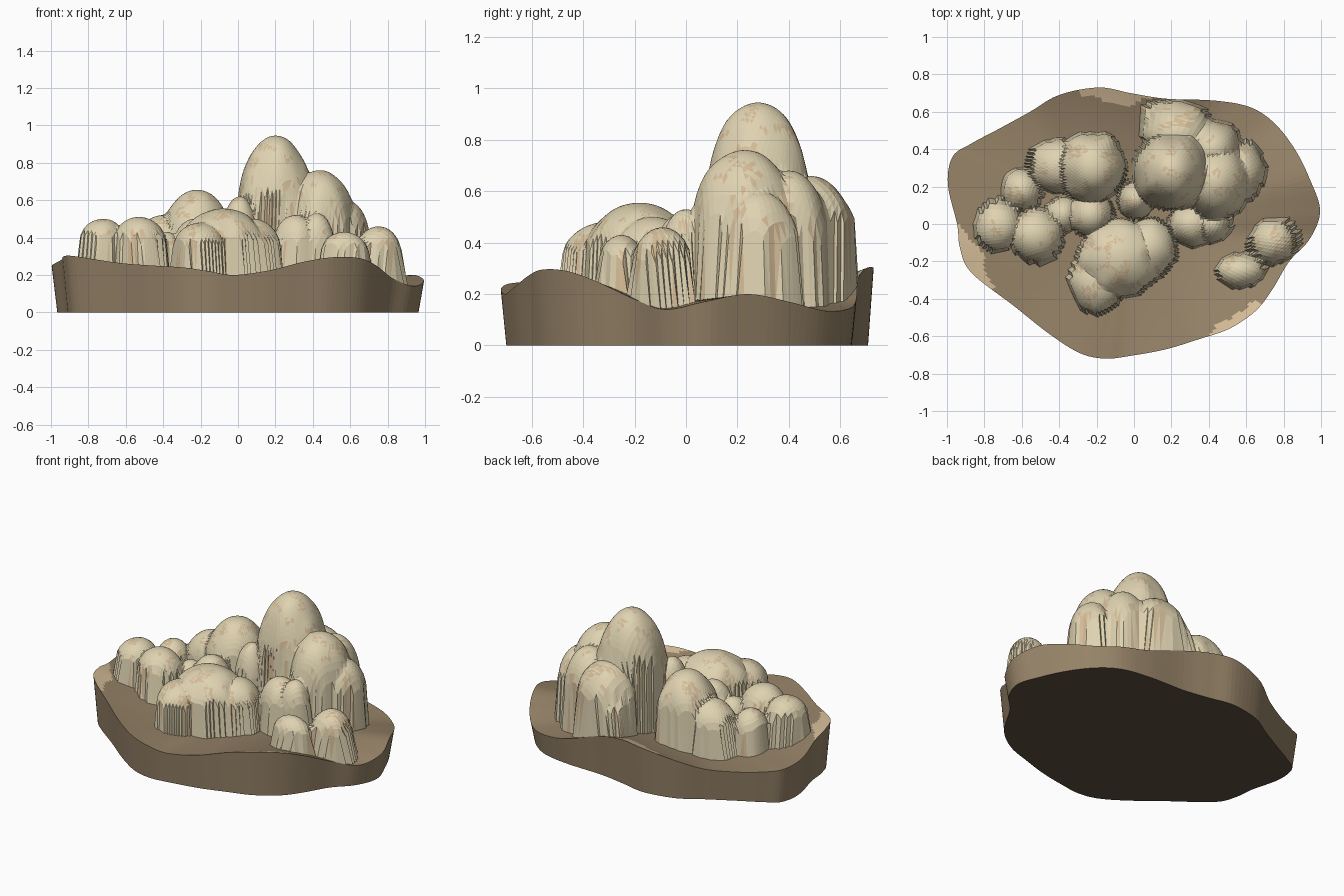
import bpy, math, random
from mathutils import Vector, noise

if "Cube" in bpy.data.objects:
    bpy.data.objects.remove(bpy.data.objects["Cube"])

random.seed(4)
RINGS, SUB = 56, 6

# Rim of the ground: x, y, height
RIM = [(0.995, 0.07, .17), (0.94, 0.24, .20), (0.86, 0.40, .17), (0.75, 0.54, .135),
       (0.62, 0.625, .14), (0.43, 0.66, .17), (0.17, 0.67, .26), (-0.02, 0.70, .30),
       (-0.19, 0.73, .30), (-0.40, 0.69, .26), (-0.556, 0.60, .21), (-0.72, 0.51, .20),
       (-0.87, 0.43, .21), (-0.97, 0.36, .23), (-0.995, 0.21, .25), (-0.946, 0.0, .28),
       (-0.93, -0.13, .30), (-0.87, -0.26, .30), (-0.64, -0.44, .265), (-0.45, -0.59, .25),
       (-0.29, -0.69, .24), (-0.155, -0.72, .22), (-0.02, -0.705, .20), (0.17, -0.67, .225),
       (0.35, -0.615, .27), (0.51, -0.56, .295), (0.65, -0.465, .29), (0.74, -0.35, .25),
       (0.83, -0.20, .18), (0.94, -0.08, .14)]

# Boulders: x, y, radius x, radius y, top height
DOMES = [(.20, .28, .21, .21, .945), (.44, .23, .19, .21, .76), (.58, .28, .12, .17, .60),
         (.24, .48, .20, .18, .66), (.42, .40, .16, .16, .68), (.14, .55, .11, .10, .50),
         (-.22, .30, .18, .19, .655), (-.40, .31, .16, .15, .52), (.01, .13, .10, .11, .62),
         (-.08, -.18, .22, .21, .555), (-.20, -.31, .15, .17, .48), (.08, -.13, .15, .16, .50),
         (-.23, .05, .12, .12, .50), (.31, .0, .13, .12, .52), (.42, .0, .10, .10, .53),
         (-.72, -.01, .13, .14, .50), (-.53, -.06, .15, .14, .51), (-.60, .18, .11, .11, .46),
         (-.38, .05, .09, .10, .43), (.57, -.25, .13, .09, .43), (.75, -.09, .13, .12, .46)]


def material(name, colour):
    m = bpy.data.materials.new(name)
    m.diffuse_color = (*colour, 1)
    m.use_nodes = True
    m.node_tree.nodes["Principled BSDF"].inputs["Base Color"].default_value = m.diffuse_color
    return m


def build(name, verts, faces, mats, slots):
    me = bpy.data.meshes.new(name)
    me.from_pydata(verts, [], faces)
    for m in mats:
        me.materials.append(m)
    for p, s in zip(me.polygons, slots):
        p.material_index = s
    me.update()
    ob = bpy.data.objects.new(name, me)
    bpy.context.collection.objects.link(ob)


def smooth_loop(points):
    pts = [Vector(p) for p in points]
    n, out = len(pts), []
    for i in range(n):
        a, b, c, d = (pts[(i + k) % n] for k in (-1, 0, 1, 2))
        for s in range(SUB):
            t = s / SUB
            out.append(.5 * (2 * b + (c - a) * t + (2 * a - 5 * b + 4 * c - d) * t * t
                             + (3 * b - a - 3 * c + d) * t ** 3))
    return out


def rock_height(x, y, floor):
    best = floor
    for cx, cy, rx, ry, top in DOMES:
        d = math.hypot((x - cx) / rx, (y - cy) / ry)
        d *= 1 + .10 * noise.noise(Vector((x * 9, y * 9, top * 7)))
        if d < 1:
            best = max(best, top - .55 * (top - floor) * (1 - math.sqrt(1 - d * d)))
    return best


rock = material("pale_rock", (.74, .65, .44))
tan = material("tan_rock", (.66, .50, .31))
earth = material("earth", (.31, .23, .14))
under = material("underside", (.12, .08, .05))

# Radial grid shared by the ground and the boulders
loop = smooth_loop(RIM)
N = len(loop)
ground = [Vector((0, 0, .18))]
for r in range(1, RINGS + 1):
    t = r / RINGS
    for p in loop:
        ground.append(Vector((p.x * t, p.y * t, .18 + (p.z - .18) * t ** 2.2)))
idx = lambda r, i: 1 + (r - 1) * N + i % N
grid = [(0, idx(1, i), idx(1, i + 1)) for i in range(N)]
for r in range(1, RINGS):
    grid += [(idx(r, i), idx(r + 1, i), idx(r + 1, i + 1), idx(r, i + 1)) for i in range(N)]

# Ground slab with tapered side wall, flat bottom and tan patches on the high rim
verts = list(ground) + [Vector((p.x * .97, p.y * .97, 0)) for p in loop]
b0 = len(ground)
faces, slots = list(grid), []
for f in grid:
    c = sum((ground[i] for i in f), Vector()) / len(f)
    slots.append(1 if c.z > .278 + .01 * noise.noise(c * 12) else 0)
for i in range(N):
    j = (i + 1) % N
    faces.append((idx(RINGS, i), b0 + i, b0 + j, idx(RINGS, j)))
    slots.append(0)
faces.append(tuple(b0 + i for i in reversed(range(N))))
slots.append(2)
build("ground_slab", verts, faces, [earth, tan, under], slots)

# Boulder cluster: only the grid cells raised above the ground
raised = [Vector((v.x, v.y, rock_height(v.x, v.y, v.z))) for v in ground]
up = [raised[i].z - ground[i].z > .005 for i in range(len(ground))]
used, rverts, rfaces, rslots = {}, [], [], []
for f in grid:
    if not any(up[i] for i in f):
        continue
    for i in f:
        if i not in used:
            used[i] = len(rverts)
            rverts.append(raised[i])
    k = [used[i] for i in f]
    for tri in ([k] if len(k) == 3 else [k[:3], [k[0], k[2], k[3]]]):
        rfaces.append(tri)
        c = rverts[tri[0]]
        rslots.append(1 if noise.noise(c * 14) > .25 and random.random() < .6 else 0)
build("boulder_cluster", rverts, rfaces, [rock, tan], rslots)
